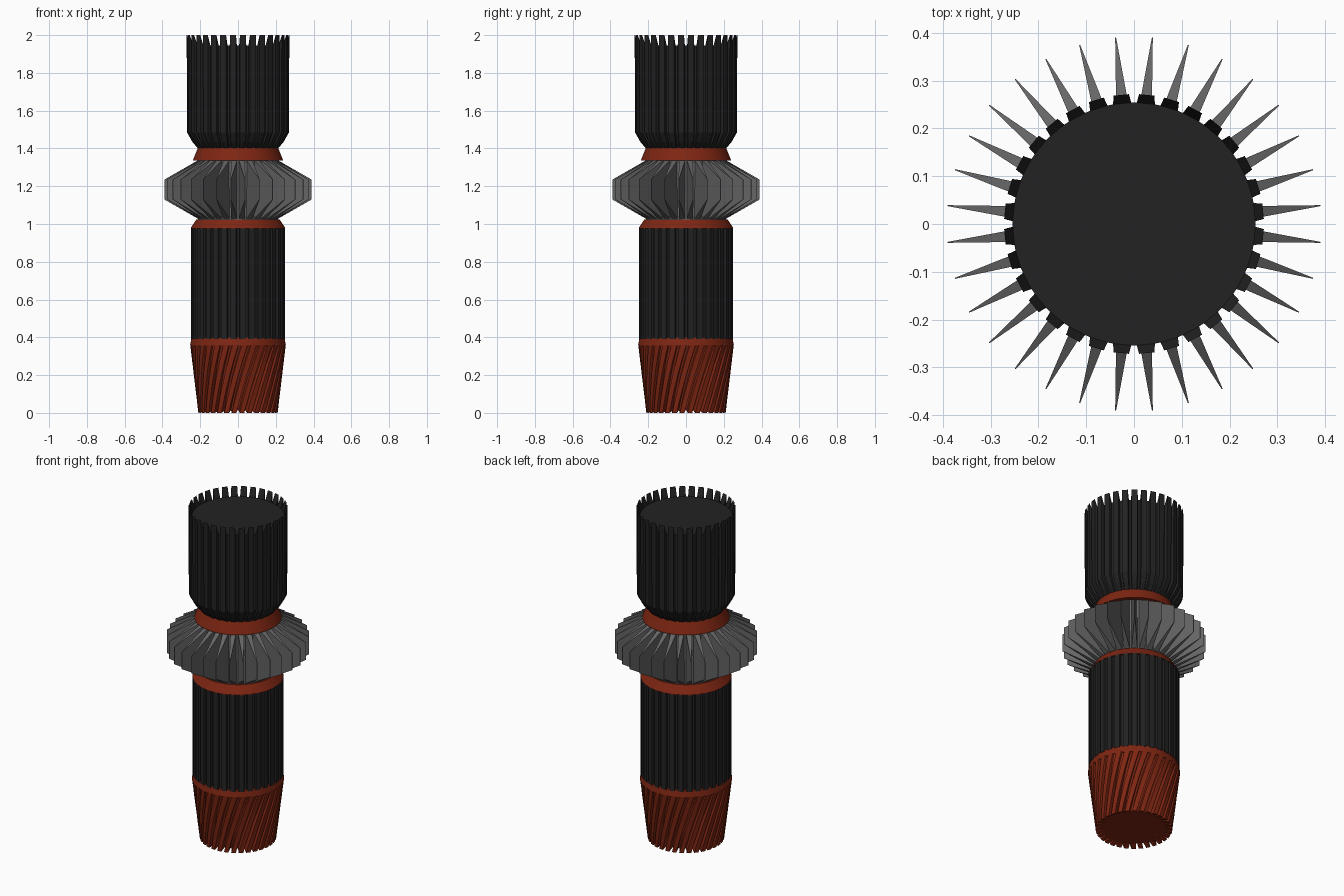
import bpy, bmesh, math

if "Cube" in bpy.data.objects:
    bpy.data.objects.remove(bpy.data.objects["Cube"])

N = 32                       # flutes and fins around the body
STEP = 2 * math.pi / N


def material(name, rgb):
    m = bpy.data.materials.new(name)
    m.diffuse_color = (*rgb, 1)
    m.use_nodes = True
    m.node_tree.nodes["Principled BSDF"].inputs["Base Color"].default_value = m.diffuse_color
    return m


BLACK = material("black_plastic", (0.016, 0.016, 0.016))
GREY = material("grey_metal", (0.13, 0.13, 0.13))
RED = material("rust_red", (0.21, 0.019, 0.006))


def finish(bm, name, mat, smooth=False):
    bmesh.ops.recalc_face_normals(bm, faces=bm.faces)
    me = bpy.data.meshes.new(name)
    bm.to_mesh(me)
    bm.free()
    me.materials.append(mat)
    ob = bpy.data.objects.new(name, me)
    bpy.context.collection.objects.link(ob)
    if smooth:
        bpy.ops.object.select_all(action='DESELECT')
        ob.select_set(True)
        bpy.context.view_layer.objects.active = ob
        bpy.ops.object.shade_smooth_by_angle(angle=math.radians(30))
    return ob


def polar(r, a, z):
    return (r * math.cos(a), r * math.sin(a), z)


def bridge(bm, rings):
    for a, b in zip(rings, rings[1:]):
        n = len(a)
        for i in range(n):
            j = (i + 1) % n
            bm.faces.new((a[i], a[j], b[j], b[i]))


def lathe(name, mat, profile, seg=64):
    bm = bmesh.new()
    rings = [[bm.verts.new(polar(r, 2 * math.pi * i / seg, z)) for i in range(seg)]
             for r, z in profile]
    bridge(bm, rings)
    bm.faces.new(rings[0])
    bm.faces.new(rings[-1])
    return finish(bm, name, mat, True)


def fluted(name, mat, sections):
    """Toothed column; section = (outer r, outer z, valley r, valley z, twist in degrees)."""
    bm = bmesh.new()
    root, tip = math.radians(4.3), math.radians(3.4)   # tooth half angles
    rings = []
    for ro, zo, ri, zi, twist in sections:
        ring = []
        for k in range(N):
            c = (k + 0.5) * STEP + math.radians(twist)
            for r, a, z in ((ri, -root, zi), (ro, -tip, zo), (ro, tip, zo), (ri, root, zi)):
                ring.append(bm.verts.new(polar(r, c + a, z)))
        rings.append(ring)
    bridge(bm, rings)
    for ring in (rings[0], rings[-1]):
        for i in range(0, len(ring), 4):               # sloping tooth ends
            bm.faces.new(ring[i:i + 4])
        bm.faces.new([v for i, v in enumerate(ring) if i % 4 in (0, 3)])
    return finish(bm, name, mat)


# Twisted red foot, flutes fading out towards the rim
foot = []
for i in range(9):
    t = i / 8
    z = 0.36 * t
    ro = 0.21 + 0.043 * t
    depth = 0.035 * (1 - t) + 0.006 * t
    foot.append((ro, z, ro - depth, z + 0.012 * (1 - t), 25 * t))
fluted("twisted_foot", RED, foot)
lathe("foot_rim", RED, [(0.25, 0.352), (0.253, 0.36), (0.246, 0.398), (0.24, 0.4)])

# Straight black grip
fluted("lower_grip", BLACK, [(0.25, 0.39, 0.238, 0.39, 0), (0.25, 0.98, 0.238, 0.98, 0)])

# Red collars either side of the finned wheel
lathe("lower_collar", RED, [(0.25, 0.975), (0.25, 0.98), (0.22, 1.025)])
lathe("upper_collar", RED, [(0.24, 1.335), (0.212, 1.405)])

# Grey finned wheel
lathe("wheel_core", GREY, [(0.212, 1.02), (0.212, 1.34)])
bm = bmesh.new()
for k in range(N):
    c = (k + 0.5) * STEP
    ux, uy = math.cos(c), math.sin(c)
    sides = []
    for s in (-1, 1):
        side = []
        for r, z, w in ((0.2, 1.025, 0.016), (0.215, 1.03, 0.016), (0.392, 1.13, 0.001),
                        (0.392, 1.235, 0.001), (0.215, 1.335, 0.016), (0.2, 1.338, 0.016)):
            side.append(bm.verts.new((r * ux - s * w * uy, r * uy + s * w * ux, z)))
        sides.append(side)
    bridge(bm, sides)
    for side in sides:
        bm.faces.new(side)
finish(bm, "wheel_fins", GREY)

# Black head with tapered neck and crown of teeth around a recessed cap
fluted("head", BLACK, [
    (0.212, 1.40, 0.208, 1.40, 0), (0.242, 1.435, 0.230, 1.435, 0),
    (0.27, 1.485, 0.254, 1.485, 0), (0.272, 2.0, 0.254, 1.945, 0)])
